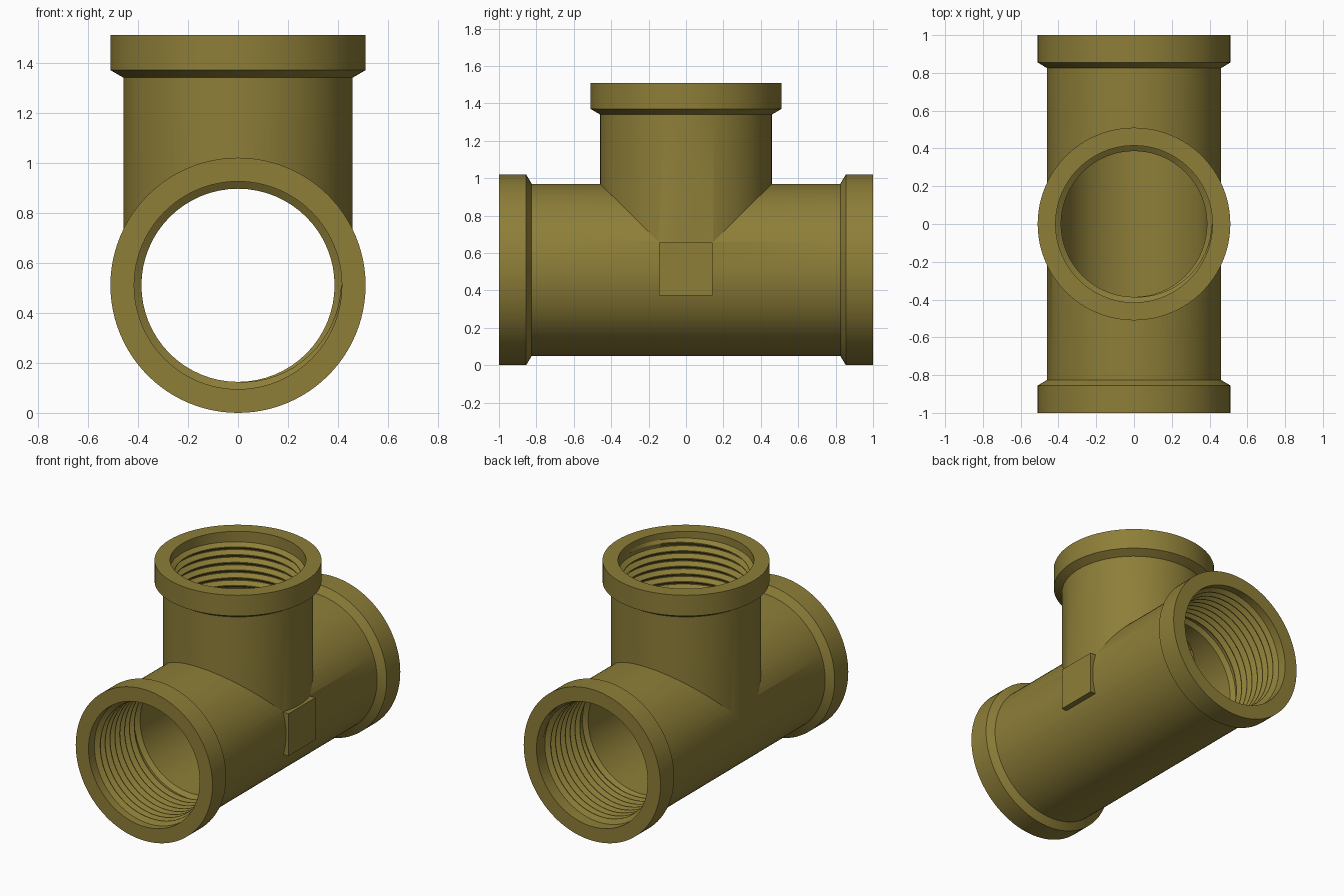
import bpy, bmesh, math
from mathutils import Matrix

if "Cube" in bpy.data.objects:
    bpy.data.objects.remove(bpy.data.objects["Cube"])

CENTER = 0.51          # height of the pipe axis
SEG = 96

brass = bpy.data.materials.new("brass")
brass.diffuse_color = (0.27, 0.21, 0.04, 1)
brass.use_nodes = True
brass.node_tree.nodes["Principled BSDF"].inputs["Base Color"].default_value = brass.diffuse_color


def make(name, bm, matrix=Matrix()):
    bmesh.ops.recalc_face_normals(bm, faces=bm.faces)
    bm.transform(Matrix.Translation((0, 0, CENTER)) @ matrix)
    mesh = bpy.data.meshes.new(name)
    bm.to_mesh(mesh)
    bm.free()
    mesh.materials.append(brass)
    ob = bpy.data.objects.new(name, mesh)
    bpy.context.collection.objects.link(ob)
    return ob


def lathe(name, profile, matrix=Matrix()):
    """Closed solid from (radius, z) points turned around z."""
    bm = bmesh.new()
    rings = [[bm.verts.new((r * math.cos(2 * math.pi * i / SEG),
                            r * math.sin(2 * math.pi * i / SEG), z))
              for i in range(SEG)] for r, z in profile]
    for a, b in zip(rings, rings[1:]):
        for i in range(SEG):
            j = (i + 1) % SEG
            bm.faces.new((a[i], a[j], b[j], b[i]))
    bm.faces.new(rings[0])
    bm.faces.new(rings[-1])
    return make(name, bm, matrix)


def thread(name, matrix):
    """Helical ridge with a triangular section inside one arm."""
    pitch, start, turns, seg = 0.054, 0.50, 8, 64
    n = turns * seg
    bm = bmesh.new()
    rows = []
    for i in range(n + 1):
        a = 2 * math.pi * i / seg
        z = start + 0.025 + pitch * i / seg * 0.96
        t = min(1, i / 16, (n - i) / 16)        # fade in and out
        rows.append([bm.verts.new((r * math.cos(a), r * math.sin(a), z + dz))
                     for r, dz in ((0.418, -0.025), (0.412 - 0.026 * t, -0.003),
                                   (0.412 - 0.026 * t, 0.003), (0.418, 0.025))])
    for a, b in zip(rows, rows[1:]):
        for k in range(4):
            m = (k + 1) % 4
            bm.faces.new((a[k], a[m], b[m], b[k]))
    bm.faces.new(rows[0])
    bm.faces.new(rows[-1])
    return make(name, bm, matrix)


def apply_boolean(ob, other, operation):
    mod = ob.modifiers.new(operation, 'BOOLEAN')
    mod.object, mod.operation, mod.solver = other, operation, 'EXACT'
    bpy.context.view_layer.objects.active = ob
    bpy.ops.object.modifier_apply(modifier=mod.name)
    bpy.data.objects.remove(other)


def mirrored(half):
    return [(r, -z) for r, z in reversed(half)] + half


to_front = Matrix.Rotation(math.radians(90), 4, 'X')
to_back = Matrix.Rotation(math.radians(-90), 4, 'X')

# Outer shell: run pipe and branch pipe, each ending in a chamfered collar
collar = [(0.51, 0.855), (0.51, 1.0)]
body = lathe("tee_body", mirrored([(0.46, 0.825)] + collar), to_front)
branch = lathe("branch_pipe", [(0.4585, 0.0), (0.4585, 0.83)]
               + [(0.51, 0.86), (0.51, 1.0)])
apply_boolean(body, branch, 'UNION')

# Hollow bores, wider where the threads sit
mouth = [(0.415, 0.51), (0.415, 1.1)]
apply_boolean(body, lathe("run_bore", mirrored([(0.39, 0.485)] + mouth), to_front),
              'DIFFERENCE')
apply_boolean(body, lathe("branch_bore", [(0.388, 0.0), (0.388, 0.485)] + mouth),
              'DIFFERENCE')

# Internal threads in the three arms
parts = [body,
         thread("front_thread", to_front),
         thread("back_thread", to_back),
         thread("top_thread", Matrix())]

# Plain square pad on the right side
bm = bmesh.new()
bmesh.ops.create_cube(bm, size=1)
parts.append(make("side_pad", bm, Matrix.Translation((0.448, -0.002, 0.004))
                  @ Matrix.Diagonal((0.06, 0.285, 0.285, 1))))

# Smooth shading with crisp edges
bpy.ops.object.select_all(action='DESELECT')
for ob in parts:
    ob.select_set(True)
bpy.context.view_layer.objects.active = body
bpy.ops.object.shade_smooth_by_angle(angle=math.radians(25))
